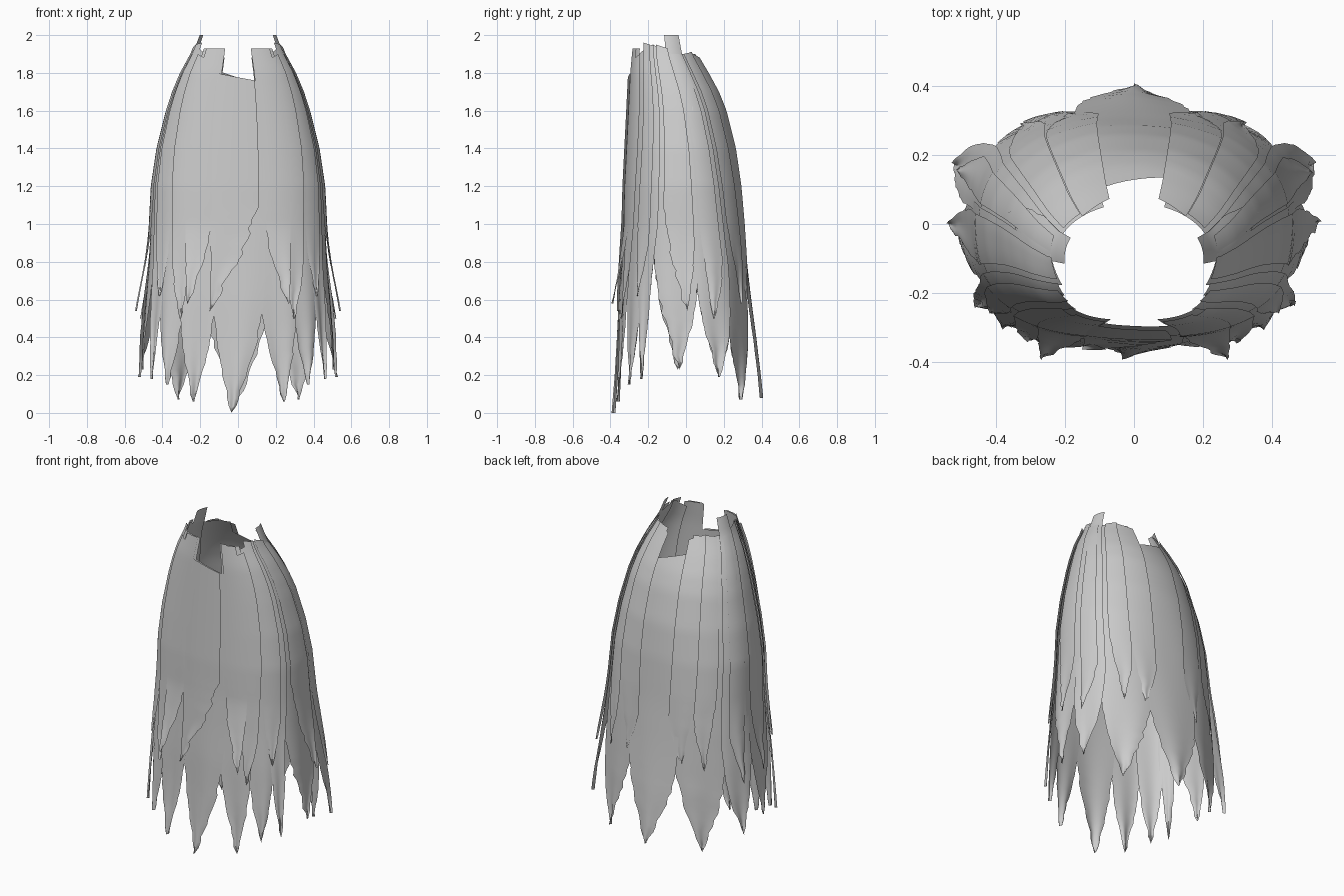
import bpy, bmesh, math, random
from math import sin, cos, radians

random.seed(4)
cube = bpy.data.objects.get("Cube")
if cube:
    bpy.data.objects.remove(cube)

# One plain cloth colour
cloth = bpy.data.materials.new("grey_cloth")
cloth.use_nodes = True
grey = (0.6, 0.6, 0.6, 1)
cloth.diffuse_color = grey
cloth.node_tree.nodes["Principled BSDF"].inputs["Base Color"].default_value = grey

# Skirt silhouette: height, half width, front y, back y
PROFILE = [
    (0, .5, -.385, .34), (.2, .5, -.37, .34), (.4, .495, -.36, .335),
    (.6, .485, -.352, .325), (.8, .47, -.34, .315), (1, .46, -.33, .303),
    (1.2, .45, -.325, .287), (1.4, .42, -.315, .26), (1.6, .37, -.305, .21),
    (1.7, .337, -.3, .17), (1.8, .295, -.295, .115), (1.9, .24, -.285, .055),
    (2, .2, -.275, .03)]

# Outline of a torn tip: fraction of the way down, remaining width
TEAR = [(0, 1), (.25, .82), (.5, .62), (.72, .32), (.88, .2), (1, 0)]


def lookup(table, t):
    """Linear interpolation of a table's columns."""
    t = min(max(t, table[0][0]), table[-1][0])
    for lo, hi in zip(table, table[1:]):
        if t <= hi[0]:
            f = (t - lo[0]) / (hi[0] - lo[0])
            return [p + (q - p) * f for p, q in zip(lo[1:], hi[1:])]


def skirt_point(turn, z, lift):
    """Point on the skirt; turn runs from front over the side to the back."""
    half, front, back = lookup(PROFILE, z)
    high = max(0, (z - .8) / 1.2)
    a = radians(turn + 10 * high * sin(radians(2 * turn)))
    s, c = sin(a), cos(a)
    # boxy outline, rounder behind the hips
    n = 2.5 if c > 0 else 2.5 - .4 * min(1, 2 * high)
    k = (abs(s) ** n + abs(c) ** n) ** (-1 / n)
    depth = (back - front) / 2
    return ((half + lift) * s * k, (front + back) / 2 - (depth + lift) * c * k, z)


def strip(name, side, start, end, tip, tip_z, tear_a, tear_b, top_a, top_b,
          lift=0, flare=0, overlap=2, rows=46, cols=10):
    """One hanging strip of cloth with a torn, pointed lower end."""
    bm = bmesh.new()
    grid = []
    for r in range(rows + 1):
        v = r / rows
        z_mid = max(top_a, top_b) * (1 - v) + tip_z * v
        edges = []
        for edge, tear, out in ((start, tear_a, -overlap), (end, tear_b, overlap)):
            if z_mid >= tear:
                edges.append(edge + out * min(1, (z_mid - tear) / .2))
            else:
                f = (tear - z_mid) / (tear - tip_z)
                w = lookup(TEAR, f)[0] + random.uniform(-.05, .05) * (f < .95)
                edges.append(tip + (edge - tip) * w)
        row = []
        for c in range(cols + 1):
            u = c / cols
            turn = edges[0] + (edges[1] - edges[0]) * u
            # slanted upper edge fades out below the waist
            z = z_mid - (max(top_a, top_b) - top_a - (top_b - top_a) * u) * (1 - v) ** 3
            drop = max(0, 1 - z)
            bend = lift + .008 * (u - .5) + flare * drop ** 1.5
            bend += .008 * drop * sin(u * math.pi * 2 + start)
            row.append(bm.verts.new(skirt_point(side * turn, z, bend)))
        grid.append(row)
    for upper, lower in zip(grid, grid[1:]):
        for i in range(cols):
            quad = (upper[i], lower[i], lower[i + 1], upper[i + 1])
            bm.faces.new(quad if side > 0 else quad[::-1])
    bmesh.ops.remove_doubles(bm, verts=bm.verts, dist=.0005)
    for face in bm.faces:
        face.smooth = True
    mesh = bpy.data.meshes.new(name)
    bm.to_mesh(mesh)
    bm.free()
    mesh.materials.append(cloth)
    obj = bpy.data.objects.new(name, mesh)
    bpy.context.collection.objects.link(obj)


# Centre panels with the low notches in the waist
strip("front_panel", 1, -15, 15, -4, 0, .5, .52, 1.8, 1.75)
strip("front_overlay", 1, -17, 12, -17, .54, .8, 1.1, 1.8, 1.76, lift=.01, overlap=0)
strip("back_panel", 1, 162, 198, 180, .08, .55, .5, 1.73, 1.82, flare=.07)

# Long strips: start, end, tip turn, tip z, torn heights, top heights, lift, flare
LONG = [
    (15, 35, 27, .06, .5, .48, 1.93, 1.93, .002, 0),
    (35, 51, 44, .15, .48, .5, 1.9, 1.94, 0, .01),
    (51, 63, 56, .18, .5, .8, 1.94, 1.95, .003, .02),
    (63, 102, 86, .23, .8, .65, 1.95, 1.9, 0, .01),
    (102, 128, 117, .19, .65, .5, 1.89, 1.9, .003, .07),
    (128, 162, 144, .07, .5, .55, 1.9, 1.9, 0, 0)]

# Short strips lying over the seams
SHORT = [
    (15, 32, 27, .58, 1.1, .85, 1.93, 1.93, .01, .2),
    (26, 41, 33, .5, 1.1, .8, 1.87, 1.9, .014, .03),
    (44, 58, 50, .62, 1, .9, 1.96, 1.95, .01, .05),
    (70, 100, 92, .54, 1.1, .9, 1.95, 1.93, .01, .13),
    (106, 124, 114, .5, 1, .8, 1.9, 1.9, .01, .12),
    (134, 150, 143, .58, 1, .9, 1.9, 1.91, .01, .02),
    (150, 168, 158, .6, 1, .85, 1.91, 1.88, .008, .01)]

for side, label in ((1, "left"), (-1, "right")):
    for kind, rows in (("long", LONG), ("short", SHORT)):
        for n, (a, b, tip, low, ta, tb, za, zb, lift, flare) in enumerate(rows, 1):
            shift = random.uniform(-1, 1)
            strip(f"{label}_{kind}_strip_{n}", side, a, b, tip + shift, low,
                  ta, tb, za, zb, lift, flare, 2 if kind == "long" else 0)
    # Upright scrap at the waist
    strip(f"{label}_waist_scrap", side, 94, 130, 112, 1.6, 1.8, 1.8, 2, 2,
          lift=.006, overlap=0, rows=12)
